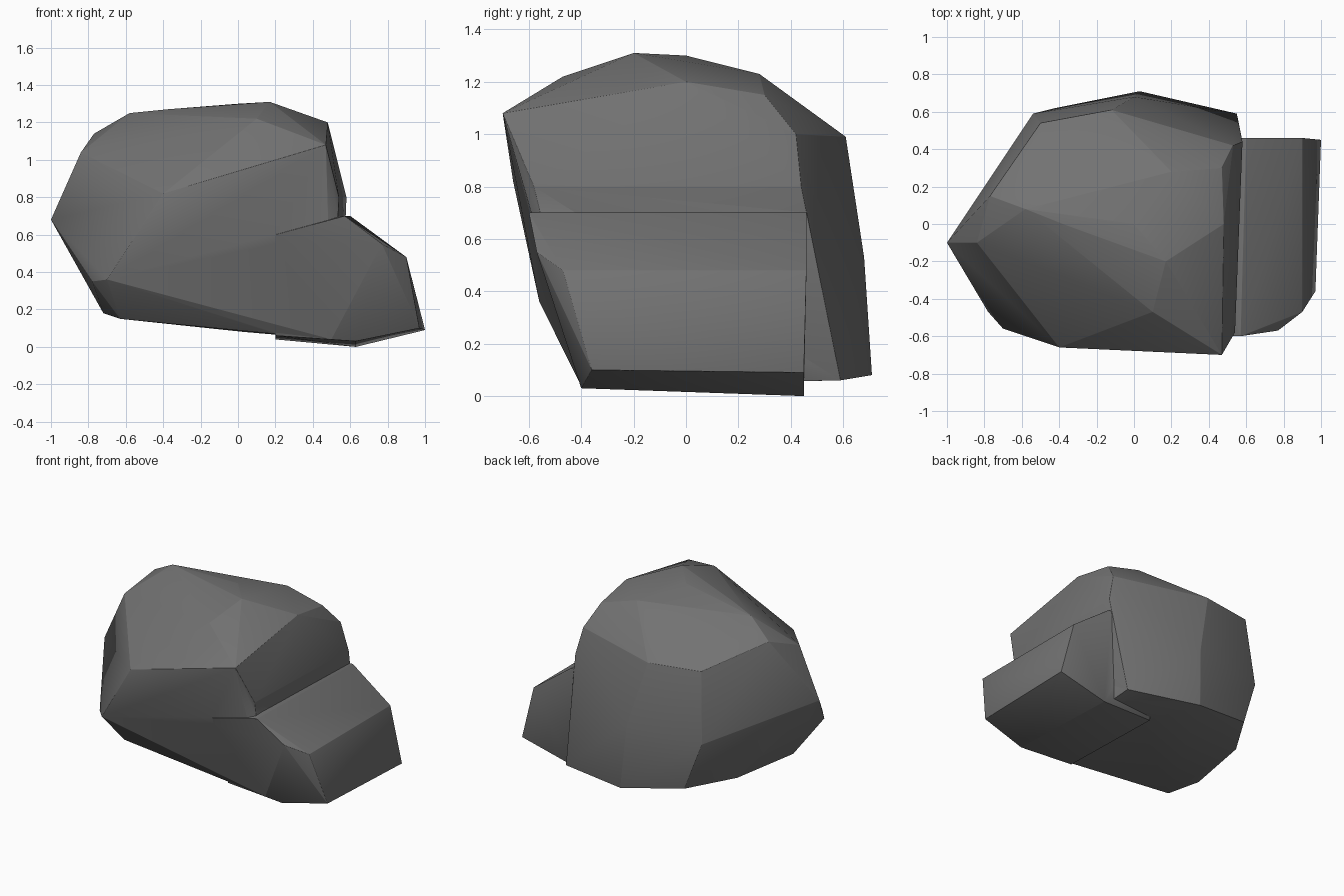
import bpy
import bmesh
import math

cube = bpy.data.objects.get("Cube")
if cube:
    bpy.data.objects.remove(cube, do_unlink=True)

# Single stone colour
stone = bpy.data.materials.new("dark grey stone")
stone.use_nodes = True
stone.diffuse_color = (0.17, 0.17, 0.17, 1)
bsdf = stone.node_tree.nodes["Principled BSDF"]
bsdf.inputs["Base Color"].default_value = stone.diffuse_color
bsdf.inputs["Roughness"].default_value = 0.9


def hull(name, points):
    """Faceted chunk of rock wrapped around its corner points."""
    bm = bmesh.new()
    for p in points:
        bm.verts.new(p)
    res = bmesh.ops.convex_hull(bm, input=bm.verts)
    loose = [v for v in bm.verts if not v.link_faces]
    bmesh.ops.delete(bm, geom=loose, context='VERTS')
    bmesh.ops.dissolve_limit(bm, angle_limit=math.radians(3),
                             verts=bm.verts, edges=bm.edges)
    bmesh.ops.recalc_face_normals(bm, faces=bm.faces)
    mesh = bpy.data.meshes.new(name)
    bm.to_mesh(mesh)
    bm.free()
    mesh.materials.append(stone)
    obj = bpy.data.objects.new(name, mesh)
    bpy.context.collection.objects.link(obj)
    return obj


# Main mass: crown, waist and base corners
crown = [(.17, -.2, 1.31), (0, 0, 1.3), (-.38, 0, 1.27), (-.58, .08, 1.25),
         (.2, .28, 1.23), (.48, 0, 1.2), (.47, .3, 1.15), (.1, -.47, 1.22),
         (.47, -.7, 1.08), (-.77, .15, 1.14), (-.84, -.1, 1.04)]
waist = [(.53, .42, 1), (-.12, .61, .99), (-.5, .54, 1), (-1, -.1, .68),
         (-.4, -.66, .82), (.54, -.58, .8), (.58, .44, .8), (0, .68, .53),
         (-.54, .59, .5), (-.67, .34, .5), (-.78, -.47, .35), (-.7, -.56, .36)]
base = [(-.72, -.2, .18), (-.63, -.4, .15), (.5, -.4, .04), (.55, .59, .06),
        (.03, .71, .08), (-.42, .62, .16), (-.62, .3, .17)]
rock = hull("rock", crown + waist + base)

# Low shoulder on one side
shoulder = hull("shoulder", [
    (.57, -.6, .7), (.77, -.57, .55), (.9, -.47, .48), (.9, .46, .48),
    (.6, .46, .7), (.97, -.36, .1), (1, .45, .09), (.63, -.4, .03),
    (.63, .45, 0), (.2, -.58, .6), (.2, -.4, .06), (.2, .4, .04),
    (.2, .45, .7)])

# Fuse both chunks and soften the worn edges
union = rock.modifiers.new("fuse", 'BOOLEAN')
union.operation = 'UNION'
union.solver = 'EXACT'
union.object = shoulder
worn = rock.modifiers.new("worn_edges", 'BEVEL')
worn.width = 0.02
worn.segments = 2
worn.limit_method = 'ANGLE'
worn.angle_limit = math.radians(12)

bpy.ops.object.select_all(action='DESELECT')
rock.select_set(True)
bpy.context.view_layer.objects.active = rock
for mod in ("fuse", "worn_edges"):
    bpy.ops.object.modifier_apply(modifier=mod)
bpy.data.objects.remove(shoulder, do_unlink=True)
bpy.ops.object.shade_smooth_by_angle(angle=math.radians(40))
